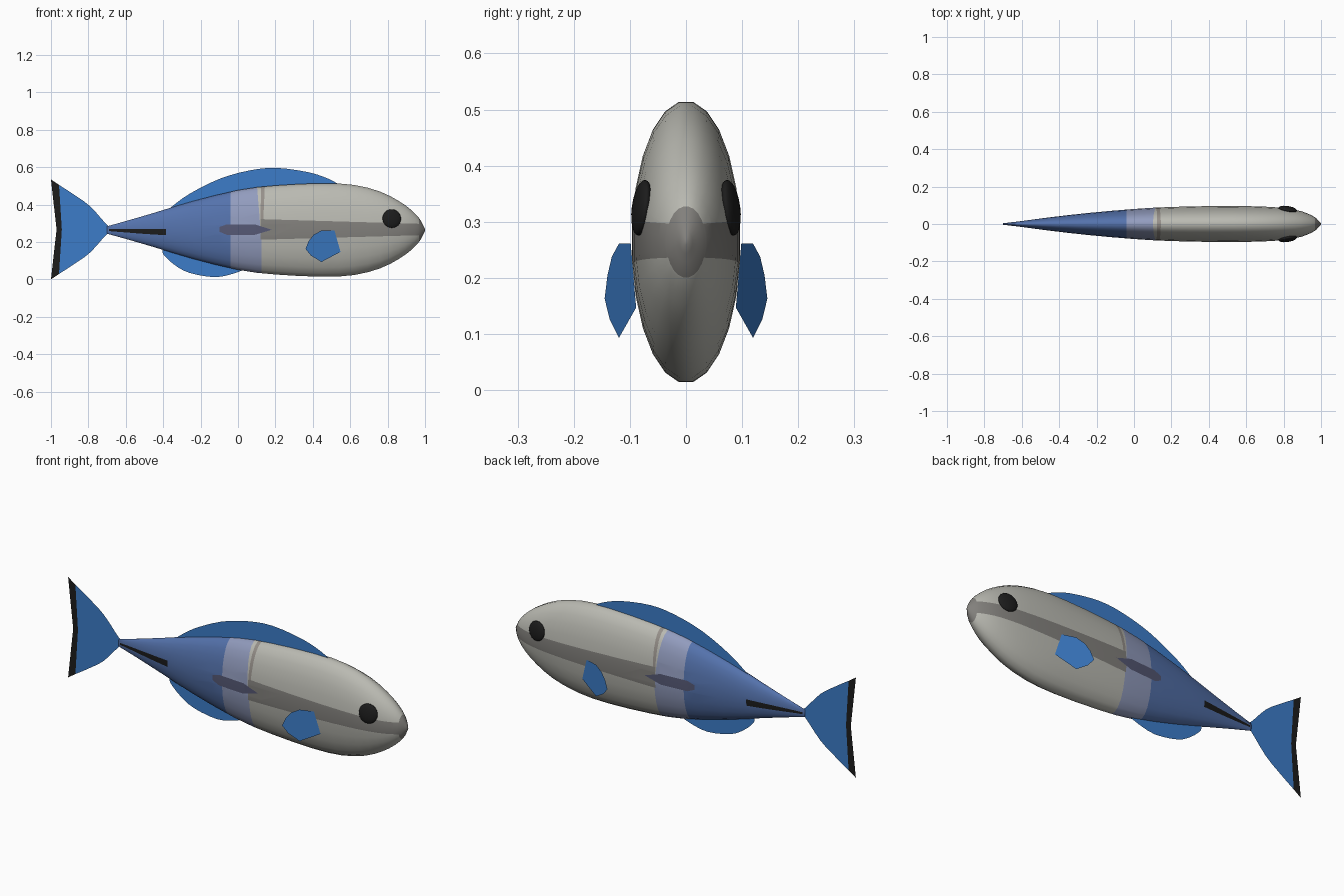
import bpy, bmesh, math
from mathutils import Vector

cube = bpy.data.objects.get("Cube")
if cube:
    bpy.data.objects.remove(cube, do_unlink=True)

MID = 0.264  # height of the body axis


def srgb(r, g, b):
    return [((c / 255 + 0.055) / 1.055) ** 2.4 for c in (r, g, b)] + [1]


def material(name, *rgb):
    m = bpy.data.materials.new(name)
    m.use_nodes = True
    col = srgb(*rgb)
    m.diffuse_color = col
    bsdf = m.node_tree.nodes["Principled BSDF"]
    bsdf.inputs["Base Color"].default_value = col
    bsdf.inputs["Roughness"].default_value = 0.7
    return m


pale = material("pale grey", 186, 186, 178)
stripe = material("stripe grey", 130, 128, 124)
tan = material("band grey", 150, 144, 138)
lavender = material("lavender", 146, 156, 190)
blue = material("body blue", 84, 114, 172)
dusk = material("dusky violet", 85, 88, 116)
black = material("black", 28, 28, 28)
fin_blue = material("fin blue", 60, 124, 200)


def finish(name, bm, mats, smooth=False):
    me = bpy.data.meshes.new(name)
    bm.to_mesh(me)
    bm.free()
    for m in mats:
        me.materials.append(m)
    for p in me.polygons:
        p.use_smooth = smooth
    ob = bpy.data.objects.new(name, me)
    bpy.context.collection.objects.link(ob)
    return ob


def spline(pts, steps=3):
    """Smooth curve through the points (Catmull-Rom)."""
    v = [Vector(p) for p in pts]
    v = [2 * v[0] - v[1]] + v + [2 * v[-1] - v[-2]]
    out = []
    for a, b, c, d in zip(v, v[1:], v[2:], v[3:]):
        for i in range(steps):
            t = i / steps
            out.append(0.5 * (2 * b + (c - a) * t + (2 * a - 5 * b + 4 * c - d) * t * t
                              + (3 * b - a - 3 * c + d) * t ** 3))
    return out + [v[-2]]


# Body: elliptical rings along x (position, half width, half height)
rings = spline([
    (-0.70, 0.004, 0.020), (-0.60, 0.016, 0.048), (-0.45, 0.036, 0.092),
    (-0.25, 0.059, 0.153), (0.0, 0.081, 0.215), (0.2, 0.092, 0.240),
    (0.45, 0.097, 0.252), (0.62, 0.096, 0.243), (0.76, 0.090, 0.207),
    (0.86, 0.077, 0.156), (0.92, 0.060, 0.113), (0.965, 0.038, 0.068),
    (0.985, 0.020, 0.036), (1.0, 0.003, 0.005)], 2)
SIDES = 24
bm = bmesh.new()
loops = []
for x, w, h in rings:
    angles = [2 * math.pi * (i + 0.5) / SIDES for i in range(SIDES)]
    loops.append([bm.verts.new((x, w * math.cos(a), MID + h * math.sin(a))) for a in angles])
for a, b in zip(loops, loops[1:]):
    for i in range(SIDES):
        j = (i + 1) % SIDES
        bm.faces.new((a[i], a[j], b[j], b[i]))
bm.faces.new(loops[0])
bm.faces.new(loops[-1])
bmesh.ops.recalc_face_normals(bm, faces=bm.faces)


def paint(poly, index):
    """Cut a convex side-view outline into the body and colour its inside."""
    xs, zs = [p[0] for p in poly], [p[1] for p in poly]
    cx, cz = sum(xs) / len(xs), sum(zs) / len(zs)
    planes = []
    for (x0, z0), (x1, z1) in zip(poly, poly[1:] + poly[:1]):
        n = Vector((z1 - z0, 0, x0 - x1))
        co = Vector((x0, 0, z0))
        if n.dot(Vector((cx, 0, cz)) - co) > 0:
            n = -n
        planes.append((co, n.normalized()))

    def near(f):
        fx, fz = [v.co.x for v in f.verts], [v.co.z for v in f.verts]
        return (max(fx) > min(xs) and min(fx) < max(xs)
                and max(fz) > min(zs) and min(fz) < max(zs))

    for co, n in planes:
        faces = [f for f in bm.faces if near(f)]
        geom = set(faces)
        for f in faces:
            geom.update(f.edges, f.verts)
        bmesh.ops.bisect_plane(bm, geom=list(geom), dist=1e-5, plane_co=co, plane_no=n)
    for f in bm.faces:
        c = f.calc_center_median()
        if all((c - co).dot(n) < 0 for co, n in planes):
            f.material_index = index


# Body markings: tail half, pale belt, dark collar, side stripe, snout, lozenge, streak
paint([(-0.8, -0.1), (-0.04, -0.1), (-0.04, 0.7), (-0.8, 0.7)], 4)
paint([(-0.04, -0.1), (0.15, -0.1), (0.125, 0.21), (0.125, 0.32), (0.125, 0.7), (-0.04, 0.7)], 3)
paint([(0.12, 0.31), (0.135, 0.31), (0.148, 0.6), (0.125, 0.6)], 2)
paint([(0.12, 0.212), (0.97, 0.236), (0.97, 0.297), (0.12, 0.322)], 1)
paint([(0.968, 0.1), (1.1, 0.1), (1.1, 0.4), (0.968, 0.4)], 1)
paint([(-0.10, 0.255), (-0.06, 0.238), (0.09, 0.238), (0.18, 0.265),
       (0.09, 0.294), (-0.06, 0.294), (-0.10, 0.28)], 5)
paint([(-0.69, 0.258), (-0.5, 0.243), (-0.385, 0.236), (-0.385, 0.27), (-0.69, 0.268)], 6)
finish("body", bm, [pale, stripe, tan, lavender, blue, dusk, black], True)


def flat_fin(name, outlines, place=lambda x, z: (x, 0, z)):
    """Thin sheet made of one polygon per (outline, material)."""
    b = bmesh.new()
    for i, (pts, _) in enumerate(outlines):
        f = b.faces.new([b.verts.new(place(p[0], p[1])) for p in pts])
        f.material_index = i
    bmesh.ops.remove_doubles(b, verts=b.verts, dist=1e-5)
    bmesh.ops.triangulate(b, faces=b.faces)
    return finish(name, b, [m for _, m in outlines])


# Fins above and below the body
dorsal = spline([(-0.39, 0.36), (-0.355, 0.388), (-0.26, 0.457), (-0.10, 0.537),
                 (0.06, 0.582), (0.205, 0.596), (0.38, 0.572), (0.49, 0.535), (0.55, 0.50)])
flat_fin("dorsal_fin", [(dorsal + [Vector((0.5, 0.4)), Vector((-0.2, 0.35))], fin_blue)])
anal = spline([(-0.40, 0.17), (-0.40, 0.135), (-0.34, 0.078), (-0.26, 0.035),
               (-0.125, 0.012), (-0.02, 0.032), (0.06, 0.065)])
flat_fin("anal_fin", [(anal + [Vector((0.0, 0.2))], fin_blue)])

# Tail fin with a dark trailing edge
upper = spline([(-0.67, 0.28), (-0.70, 0.291), (-0.79, 0.39), (-0.88, 0.455), (-0.957, 0.505)])
lower = [Vector((p.x, 0.534 - p.y)) for p in reversed(upper)]
notch, inner = Vector((-0.97, 0.267)), Vector((-0.942, 0.267))
flat_fin("tail_fin", [
    (upper + [inner] + lower, fin_blue),
    ([upper[-1], Vector((-1, 0.534)), notch, Vector((-1, 0)), lower[0], inner], black)])

# Side fins (flared backward) and eyes, mirrored left and right
pectoral = [(0.361, 0.163), (0.378, 0.205), (0.404, 0.238), (0.446, 0.261), (0.516, 0.261),
            (0.527, 0.222), (0.548, 0.147), (0.446, 0.093), (0.39, 0.127)]
for side, s in (("left", 1), ("right", -1)):
    flat_fin(side + "_side_fin", [(pectoral, fin_blue)],
             lambda x, z: (x, s * (0.145 - 0.3 * (x - 0.361)), z))
    bpy.ops.mesh.primitive_uv_sphere_add(segments=24, ring_count=12, radius=1,
                                         location=(0.822, s * 0.079, 0.325),
                                         rotation=(s * 0.13, 0, -s * 0.16))
    eye = bpy.context.object
    eye.name = side + "_eye"
    eye.scale = (0.05, 0.016, 0.05)
    eye.data.materials.append(black)
    bpy.ops.object.shade_smooth()
